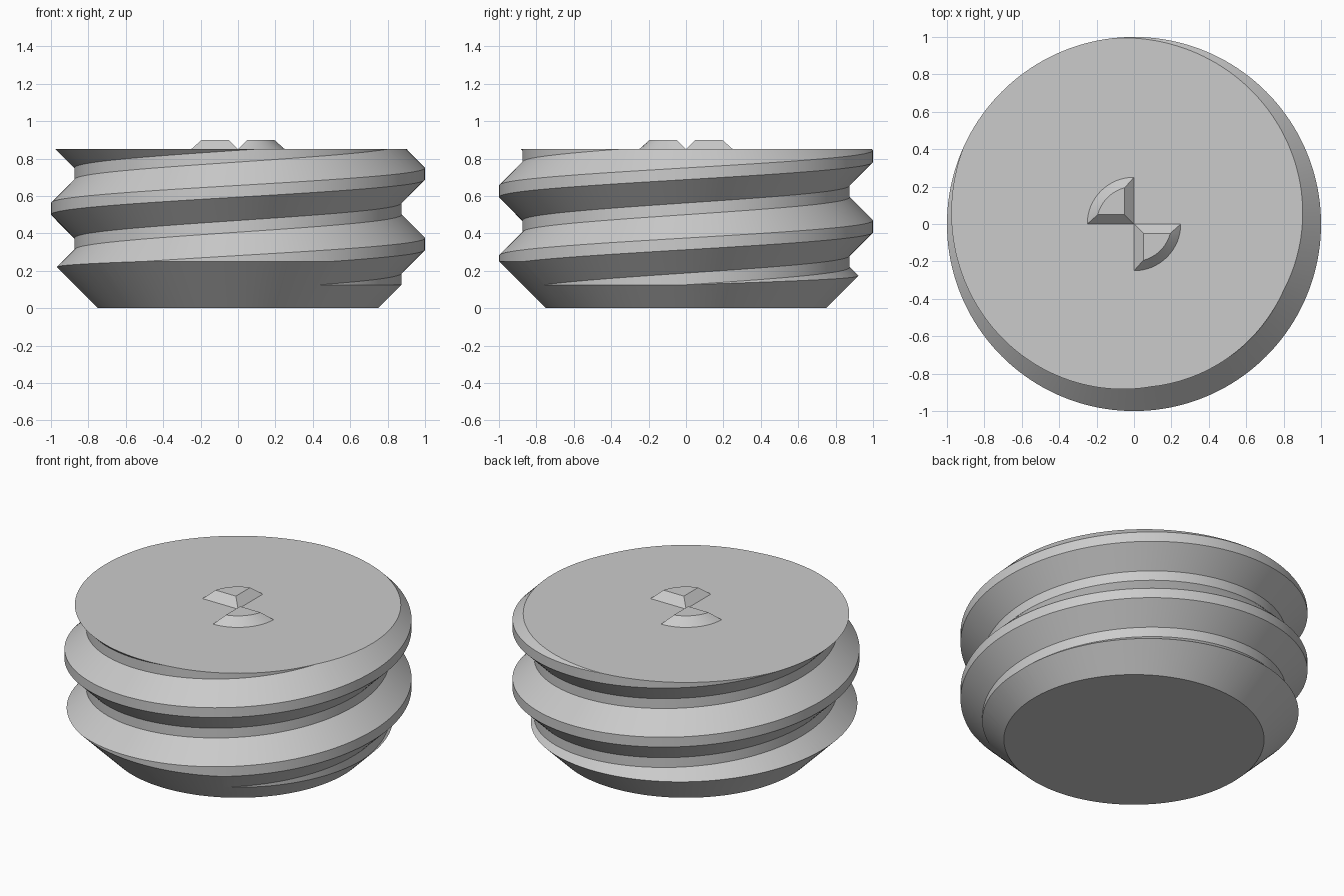
import bpy, bmesh, math

if "Cube" in bpy.data.objects:
    bpy.data.objects.remove(bpy.data.objects["Cube"])

N = 160            # segments around the axis
PITCH = 0.375
TOP = 0.85

metal = bpy.data.materials.new("grey metal")
metal.diffuse_color = (0.6, 0.6, 0.6, 1)
metal.use_nodes = True
metal.node_tree.nodes["Principled BSDF"].inputs["Base Color"].default_value = metal.diffuse_color


def polar(r, a, z):
    return (r * math.cos(a), r * math.sin(a), z)


def make_object(name, bm):
    bmesh.ops.recalc_face_normals(bm, faces=bm.faces[:])
    mesh = bpy.data.meshes.new(name)
    bm.to_mesh(mesh)
    bm.free()
    mesh.materials.append(metal)
    obj = bpy.data.objects.new(name, mesh)
    bpy.context.collection.objects.link(obj)
    return obj


def activate(obj):
    bpy.ops.object.select_all(action='DESELECT')
    obj.select_set(True)
    bpy.context.view_layer.objects.active = obj


# Endless right-handed thread: crest, upper flank, root, lower flank
profile = [(-0.03125, 1.0), (0.03125, 1.0), (0.15625, 0.875), (0.21875, 0.875)]
rows = [(0.34375 + PITCH * k + dz, r) for k in range(-3, 3) for dz, r in profile]
bm = bmesh.new()
cols = []
for i in range(N):
    a = 2 * math.pi * i / N
    cols.append([bm.verts.new(polar(r, a, z + PITCH * i / N)) for z, r in rows])
for i in range(N):
    left = cols[i]
    # the last column joins the first one a full turn higher
    right = cols[i + 1] if i + 1 < N else cols[0][len(profile):]
    for j in range(len(right) - 1):
        bm.faces.new((left[j], right[j], right[j + 1], left[j + 1]))
# Close both ragged ends with fans, beyond the part that is kept
low, high = bm.verts.new((0, 0, -0.8)), bm.verts.new((0, 0, 1.5))
for e in [e for e in bm.edges if e.is_boundary]:
    u, v = e.verts
    bm.faces.new((u, v, low if u.co.z + v.co.z < 0.8 else high))
bmesh.ops.triangulate(bm, faces=bm.faces[:])
body = make_object("threaded_body", bm)

# Envelope: chamfered bottom and flat top
bm = bmesh.new()
rings = [[bm.verts.new(polar(r, 2 * math.pi * i / N, z)) for i in range(N)]
         for r, z in ((0.75, 0), (1.2, 0.45), (1.2, TOP))]
for a, b in zip(rings, rings[1:]):
    for i in range(N):
        j = (i + 1) % N
        bm.faces.new((a[i], a[j], b[j], b[i]))
bm.faces.new(rings[0][::-1])
bm.faces.new(rings[-1])
envelope = make_object("envelope_cutter", bm)

activate(body)
mod = body.modifiers.new("trim", 'BOOLEAN')
mod.operation = 'INTERSECT'
mod.solver = 'EXACT'
mod.object = envelope
bpy.ops.object.modifier_apply(modifier=mod.name)
bpy.data.objects.remove(envelope, do_unlink=True)
bpy.ops.object.shade_smooth_by_angle(angle=math.radians(20))


# Two quarter-round drive lugs with 45 degree sides
def lug(name, start):
    bm = bmesh.new()
    steps, h = 16, 0.05
    mid = start + math.pi / 4

    def outline(corner, radius, trim, z):
        span = math.pi / 2 - 2 * trim
        pts = [polar(corner, mid, z)]
        pts += [polar(radius, start + trim + span * i / steps, z) for i in range(steps + 1)]
        return [bm.verts.new(p) for p in pts]

    base = outline(0, 0.25, 0, TOP)
    cap = outline(h * math.sqrt(2), 0.2, math.asin(h / 0.2), TOP + h)
    n = len(base)
    for i in range(n):
        j = (i + 1) % n
        bm.faces.new((base[i], base[j], cap[j], cap[i]))
    bm.faces.new(cap)
    bm.faces.new(base[::-1])
    obj = make_object(name, bm)
    activate(obj)
    bpy.ops.object.shade_smooth_by_angle(angle=math.radians(20))


lug("drive_lug_back", math.pi / 2)
lug("drive_lug_front", -math.pi / 2)
